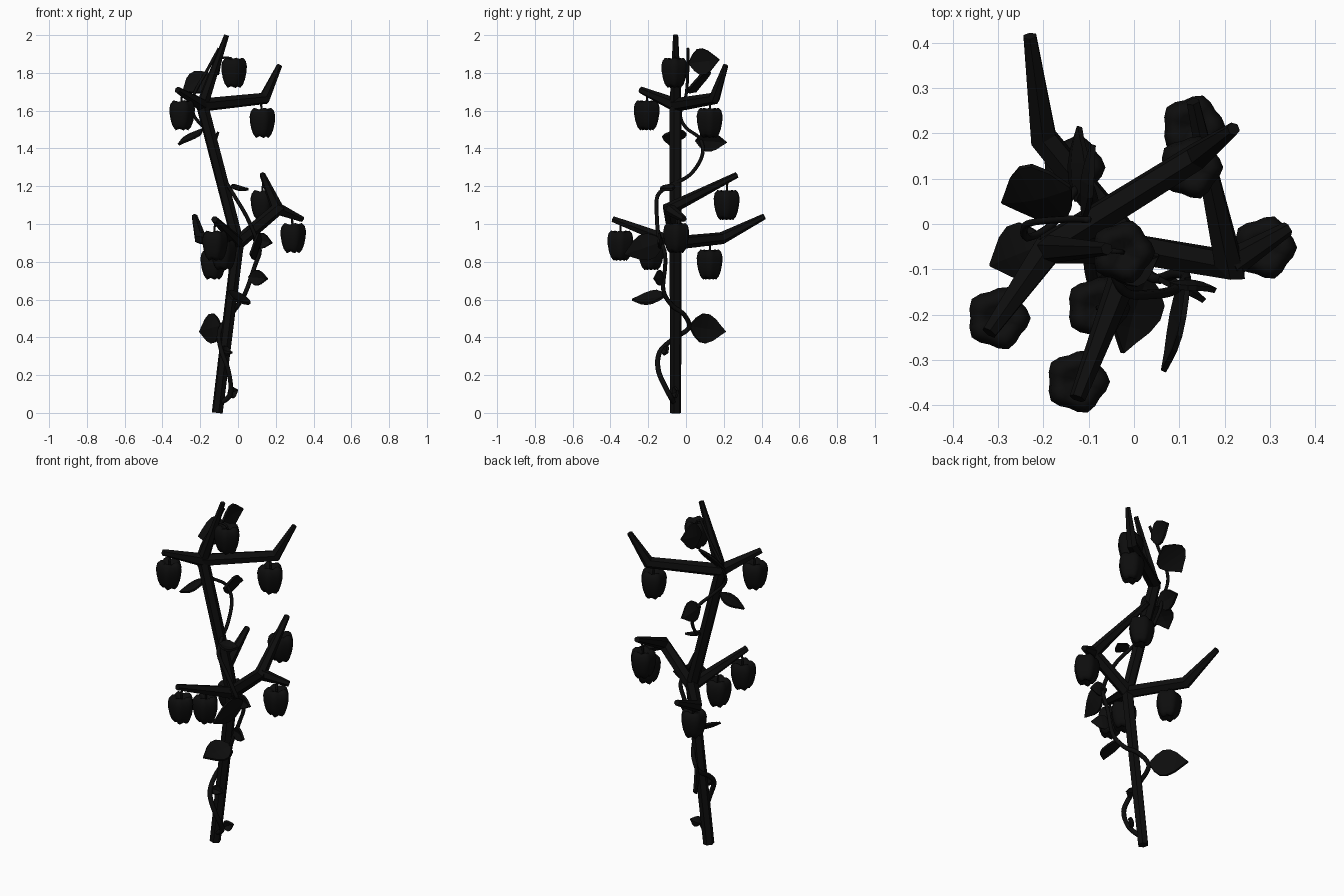
import bpy, bmesh, math
from mathutils import Vector as V

if "Cube" in bpy.data.objects:
    bpy.data.objects.remove(bpy.data.objects["Cube"])

black = bpy.data.materials.new("soot black")
black.diffuse_color = (0.004, 0.004, 0.004, 1)
black.use_nodes = True
black.node_tree.nodes["Principled BSDF"].inputs["Base Color"].default_value = black.diffuse_color


def finish(bm, name, smooth=False):
    bmesh.ops.recalc_face_normals(bm, faces=bm.faces)
    me = bpy.data.meshes.new(name)
    bm.to_mesh(me)
    bm.free()
    me.materials.append(black)
    ob = bpy.data.objects.new(name, me)
    bpy.context.collection.objects.link(ob)
    for p in me.polygons:
        p.use_smooth = smooth
    return ob


def skin(bm, rings):
    # bridge successive rings and cap both ends
    rs = [[bm.verts.new(p) for p in r] for r in rings]
    n = len(rs[0])
    for a, b in zip(rs, rs[1:]):
        for i in range(n):
            bm.faces.new((a[i], a[(i + 1) % n], b[(i + 1) % n], b[i]))
    bm.faces.new(rs[0][::-1])
    bm.faces.new(rs[-1])


def tube(name, pts, radii, sides=6, smooth=False):
    pts = [V(p) for p in pts]
    rings = []
    u = None
    last = len(pts) - 1
    for i, p in enumerate(pts):
        d0 = (p - pts[i - 1]).normalized() if i else (pts[1] - p).normalized()
        d1 = (pts[i + 1] - p).normalized() if i < last else d0
        d = (d0 + d1).normalized()
        bend = (d1 - d0).normalized()
        stretch = 1 / max(d.dot(d0), .6) - 1   # mitred corner
        if u is None:
            u = d.cross(V((0.3, 1, 0.2)))
        u = (u - d * u.dot(d)).normalized()
        w = d.cross(u)
        r = radii[0] + (radii[-1] - radii[0]) * i / last if len(radii) == 2 else radii[i]
        ring = []
        for k in range(sides):
            a = 2 * math.pi * k / sides
            o = (u * math.cos(a) + w * math.sin(a)) * r
            ring.append(p + o + bend * o.dot(bend) * stretch)
        rings.append(ring)
    bm = bmesh.new()
    skin(bm, rings)
    return finish(bm, name, smooth)


def spline(pts, n=6):
    # Catmull-Rom through the points
    P = [V(p) for p in pts]
    P = [P[0]] + P + [P[-1]]
    out = []
    for i in range(1, len(P) - 2):
        a, b, c, d = P[i - 1:i + 3]
        for k in range(n):
            t = k / n
            out.append(0.5 * (2 * b + (c - a) * t + (2 * a - 5 * b + 4 * c - d) * t * t
                              + (3 * b - a - 3 * c + d) * t ** 3))
    return out + [P[-1]]


# trunk and branches
LOW, HIGH = (0, -.055, .9), (-.19, -.055, 1.63)
FORK = (.21, -.09, 1.08)
tube("trunk", [(-.11, -.055, 0), LOW, HIGH, (-.06, -.055, 2)], [.03, .033, .033, .014])
for name, pts, radii in [
    ("low_back_branch", [LOW, (-.2, .19, .925), (-.23, .415, 1.04)], [.036, .032, .016]),
    ("low_right_branch", [LOW, FORK, (.13, .27, 1.26)], [.036, .034, .016]),
    ("low_right_twig", [FORK, (.34, -.01, 1.025)], [.034, .016]),
    ("low_front_branch", [LOW, (-.125, -.385, 1.025)], [.036, .018]),
    ("high_right_branch", [HIGH, (.14, .15, 1.665), (.22, .21, 1.84)], [.036, .031, .015]),
    ("high_left_branch", [HIGH, (-.32, -.24, 1.71)], [.037, .018]),
]:
    tube(name, pts, radii)


# five-lobed hanging fruit with curved stalks
PROFILE = [(.01, .045), (.03, .066), (.048, .071), (.062, .056), (.068, .03), (.066, 0),
           (.059, -.035), (.049, -.062), (.034, -.08), (.012, -.066)]


def fruit(i, c, hook):
    c = V(c)
    rings = []
    for r, z in PROFILE:
        ring = []
        for k in range(20):
            a = 2 * math.pi * k / 20
            lobe = math.cos(5 * a)
            ring.append(c + V((math.cos(a) * r * (.98 + .08 * lobe), math.sin(a) * r * (.98 + .08 * lobe),
                               z * (1 + .06 * lobe))))
        rings.append(ring)
    bm = bmesh.new()
    skin(bm, rings)
    finish(bm, f"fruit_{i}", True)
    top = c + V((0, 0, .04))
    h = V(hook)
    mid = (top + h) / 2 + V(((c.x - h.x) * .35, (c.y - h.y) * .35, .015))
    tube(f"fruit_stalk_{i}", spline([top, mid, h], 4), [.006, .006], 5, True)


for i, (c, h) in enumerate([
    ((.125, .125, 1.54), (.10, .135, 1.66)),
    ((-.025, -.062, 1.805), (-.10, -.055, 1.88)),
    ((-.3, -.208, 1.58), (-.29, -.2, 1.69)),
    ((.288, -.052, .93), (.28, -.035, 1.04)),
    ((.13, .215, 1.105), (.14, .225, 1.23)),
    ((-.135, .125, .79), (-.15, .135, .915)),
    ((-.125, -.348, .89), (-.115, -.34, 1.01)),
    ((-.08, -.185, .84), (-.055, -.19, .95)),
]):
    fruit(i + 1, c, h)

# vine winding around the trunk
tube("vine", spline([
    (-.1, -.06, .05), (-.04, -.09, .1), (-.05, -.145, .22), (-.085, -.14, .32), (-.1, -.07, .39),
    (-.09, .015, .45), (-.04, -.01, .52), (0, -.075, .57), (.045, -.12, .65), (.09, -.11, .78),
    (.115, -.115, .86), (.09, -.145, .94), (.04, -.155, 1.05), (-.02, -.15, 1.15),
    (-.05, -.09, 1.2), (-.08, .02, 1.26), (-.1, .085, 1.36), (-.13, .075, 1.45),
    (-.18, 0, 1.51), (-.235, -.03, 1.58), (-.235, .0, 1.68), (-.16, .01, 1.82), (-.1, .01, 1.93)]),
    [.014, .008], 6, True)


# leaves: pointed ovals folded along the midrib
OUTLINE = [(0, .06), (.15, .62), (.32, .98), (.5, 1), (.68, .76), (.85, .36), (1, .02)]


def leaf(i, base, tip, side, width):
    b, t = V(base), V(tip)
    d = t - b
    s = V(side)
    s = (s - d * (s.dot(d) / d.length_squared)).normalized()
    n = d.normalized().cross(s)
    bm = bmesh.new()
    rows = []
    for u, w in OUTLINE:
        p = b + d * u - n * .012 * math.sin(math.pi * u)
        o = s * width / 2 * w
        rows.append([bm.verts.new(q) for q in (p - o + n * .012 * w, p, p + o + n * .012 * w)])
    for r, q in zip(rows, rows[1:]):
        for k in (0, 1):
            bm.faces.new((r[k], r[k + 1], q[k + 1], q[k]))
    ob = finish(bm, f"leaf_{i}")
    m = ob.modifiers.new("thickness", "SOLIDIFY")
    m.thickness = .012
    m.offset = 0


for i, args in enumerate([
    ((-.09, .02, .46), (-.2, .21, .43), (0, 0, 1), .155),
    ((.03, -.11, .62), (-.025, -.285, .6), (1, 0, -.55), .13),
    ((.12, -.12, .91), (.065, -.325, .84), (.2, 0, 1), .14),
    ((.055, -.12, .72), (.155, -.17, .71), (0, 0, 1), .08),
    ((.08, -.135, .92), (.18, -.147, .9), (0, 0, 1), .08),
    ((-.04, -.12, 1.2), (.055, -.07, 1.185), (-.4, 1, .3), .08),
    ((-.125, .05, 1.44), (-.12, .215, 1.43), (.35, 0, 1), .11),
    ((-.19, -.04, 1.5), (-.315, -.09, 1.42), (-.3, 1, .1), .13),
    ((-.11, .015, 1.85), (-.09, .175, 1.87), (.1, 0, 1), .14),
    ((-.14, .08, 1.79), (-.29, .05, 1.7), (-.1, .7, .7), .17),
    ((-.05, -.07, .1), (.0, -.045, .12), (0, 0, 1), .06),
    ((-.09, -.12, .34), (-.03, -.1, .32), (0, .5, 1), .05),
]):
    leaf(i + 1, *args)
